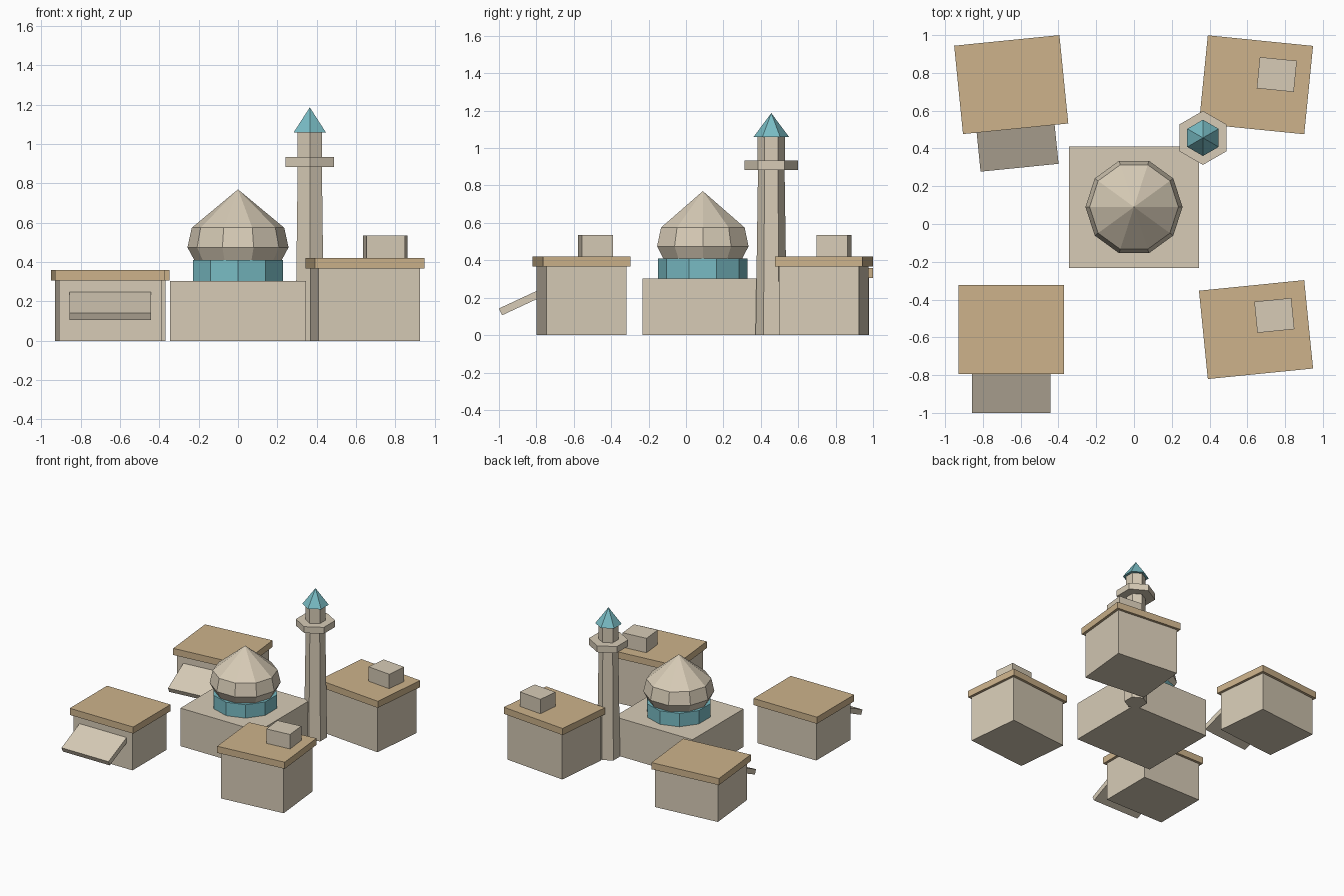
import bpy, bmesh
from math import pi, cos, sin, radians
from mathutils import Matrix, Vector

if "Cube" in bpy.data.objects:
    bpy.data.objects.remove(bpy.data.objects["Cube"], do_unlink=True)


def material(name, rgb):
    m = bpy.data.materials.new(name)
    m.use_nodes = True
    m.diffuse_color = (*rgb, 1)
    m.node_tree.nodes["Principled BSDF"].inputs["Base Color"].default_value = (*rgb, 1)
    return m


STONE = material("pale stone", (0.68, 0.60, 0.47))
TAN = material("tan roof", (0.61, 0.45, 0.26))
TEAL = material("teal tile", (0.19, 0.50, 0.55))


def finish(name, bm, mat):
    bmesh.ops.recalc_face_normals(bm, faces=bm.faces)
    me = bpy.data.meshes.new(name)
    bm.to_mesh(me)
    bm.free()
    me.materials.append(mat)
    ob = bpy.data.objects.new(name, me)
    bpy.context.collection.objects.link(ob)
    return ob


def box(name, size, centre, mat, place=Matrix(), tilt=0):
    bm = bmesh.new()
    bmesh.ops.create_cube(bm, size=1)
    local = Matrix.Translation(centre) @ Matrix.Rotation(tilt, 4, "X") @ Matrix.Diagonal((*size, 1))
    bm.transform(place @ local)
    return finish(name, bm, mat)


def lathe(name, profile, sides, turn, centre, mat):
    """Faceted solid from (radius, z) pairs; a zero radius makes a tip."""
    bm = bmesh.new()
    rings = []
    for r, z in profile:
        angles = [turn + 2 * pi * i / sides for i in range(sides)] if r else [0]
        rings.append([bm.verts.new((centre[0] + r * cos(a), centre[1] + r * sin(a), z))
                      for a in angles])
    for low, high in zip(rings, rings[1:]):
        for i in range(sides):
            j = (i + 1) % sides
            top = [high[j], high[i]] if len(high) > 1 else [high[0]]
            bm.faces.new([low[i], low[j]] + top)
    for ring in (rings[0], rings[-1]):
        if len(ring) > 1:
            bm.faces.new(ring)
    return finish(name, bm, mat)


# Domed hall
HALL = (0, 0.09)
box("hall_base", (0.69, 0.645, 0.303), (0, 0.089, 0.1515), STONE)
lathe("dome_drum", [(0.24, 0.30), (0.24, 0.41)], 10, pi / 2, HALL, TEAL)
lathe("dome", [(0.222, 0.41), (0.257, 0.475), (0.235, 0.575), (0, 0.77)], 10, 0, HALL, STONE)

# Tower
TOWER = (0.365, 0.456)
lathe("tower_shaft", [(0.084, 0), (0.071, 0.885)], 6, pi / 2, TOWER, STONE)
lathe("tower_balcony", [(0.143, 0.883), (0.143, 0.934)], 6, pi / 2, TOWER, STONE)
lathe("tower_lantern", [(0.073, 0.934), (0.073, 1.06)], 6, pi / 2, TOWER, STONE)
lathe("tower_spire", [(0.096, 1.058), (0, 1.187)], 6, pi / 2, TOWER, TEAL)


# Houses: low ones carry an awning, tall ones a roof hut
def house(name, x, y, turn, tall):
    place = Matrix.Translation((x, y, 0)) @ Matrix.Rotation(turn, 4, "Z")
    h = 0.367 if tall else 0.306
    box(name + "_walls", (0.52, 0.43, h), (0, 0, h / 2), STONE, place)
    box(name + "_roof", (0.56, 0.47, 0.053), (0, 0, h + 0.0265), TAN, place)
    if tall:
        box(name + "_roof_hut", (0.197, 0.166, 0.115), (0.104, 0.065, h + 0.1105), STONE, place)
    else:
        box(name + "_awning", (0.415, 0.26, 0.04), (0, -0.316, 0.179), STONE, place, radians(25))


house("front_right_house", -0.65, -0.558, 0, False)
house("back_right_house", -0.65, 0.738, 0.1, False)
house("front_left_house", 0.646, -0.559, 0.1, True)
house("back_left_house", 0.646, 0.737, -0.1, True)
